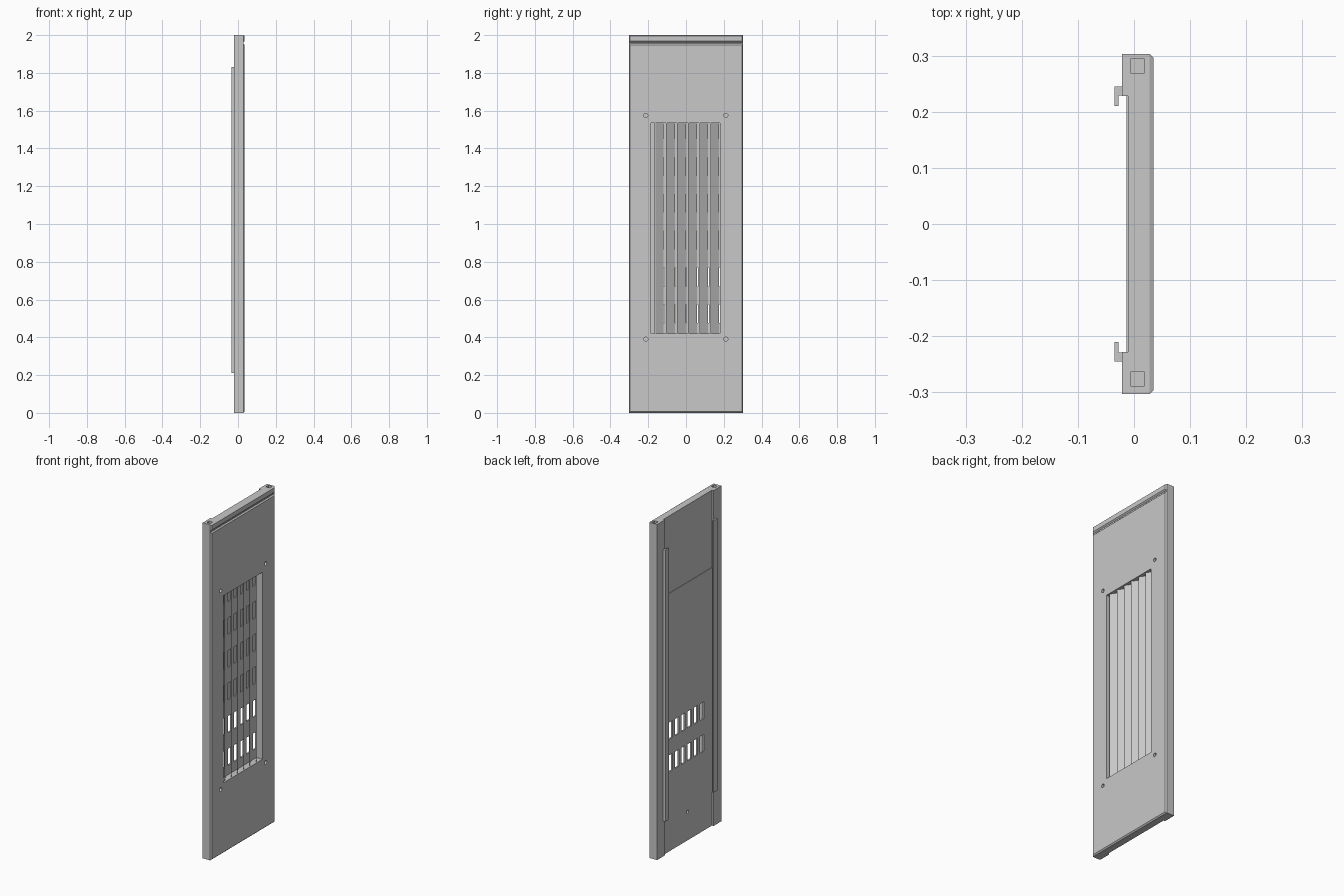
import bpy, bmesh, math
from mathutils import Matrix, Vector

if "Cube" in bpy.data.objects:
    bpy.data.objects.remove(bpy.data.objects["Cube"], do_unlink=True)

GREY = bpy.data.materials.new("light_grey")
GREY.use_nodes = True
colour = (0.58, 0.58, 0.58, 1)
GREY.diffuse_color = colour
GREY.node_tree.nodes["Principled BSDF"].inputs["Base Color"].default_value = colour

W = 0.303       # half width
FRONT = 0.028   # main body front
VENT_Y, VENT_Z = (-0.185, 0.18), (0.42, 1.535)
PITCH = 0.0588


def add_box(bm, xs, ys, zs):
    size = Vector((xs[1] - xs[0], ys[1] - ys[0], zs[1] - zs[0]))
    mid = Vector((sum(xs), sum(ys), sum(zs))) / 2
    bmesh.ops.create_cube(bm, size=1, matrix=Matrix.Translation(mid) @ Matrix.Diagonal(size.to_4d()))


def add_pin(bm, x, y, z, radius, depth):
    m = Matrix.Translation((x, y, z)) @ Matrix.Rotation(math.pi / 2, 4, 'Y')
    bmesh.ops.create_cone(bm, cap_ends=True, segments=20, radius1=radius,
                          radius2=radius, depth=depth, matrix=m)


def add_prism(bm, profile, z0, z1):
    face = bm.faces.new([bm.verts.new((x, y, z0)) for x, y in profile])
    ext = bmesh.ops.extrude_face_region(bm, geom=[face])
    verts = [v for v in ext["geom"] if isinstance(v, bmesh.types.BMVert)]
    bmesh.ops.translate(bm, verts=verts, vec=(0, 0, z1 - z0))


def finish(bm, name):
    bmesh.ops.recalc_face_normals(bm, faces=bm.faces)
    mesh = bpy.data.meshes.new(name)
    bm.to_mesh(mesh)
    bm.free()
    mesh.materials.append(GREY)
    ob = bpy.data.objects.new(name, mesh)
    bpy.context.collection.objects.link(ob)
    return ob


def cut(ob, bm):
    cutter = finish(bm, "cutter")
    cutter.hide_render = True
    mod = ob.modifiers.new("cut", 'BOOLEAN')
    mod.operation = 'DIFFERENCE'
    mod.solver = 'EXACT'
    mod.object = cutter
    bpy.context.view_layer.objects.active = ob
    bpy.ops.object.modifier_apply(modifier=mod.name)
    bpy.data.objects.remove(cutter, do_unlink=True)


def vent_and_pins():
    bm = bmesh.new()
    add_box(bm, (-0.004, 0.1), VENT_Y, VENT_Z)
    for y in (-0.213, 0.211):
        for z in (0.39, 1.575):
            add_pin(bm, FRONT, y, z, 0.011, 0.03)
    return bm


def slots(x0, x1, rows):
    bm = bmesh.new()
    for row in range(rows):
        z = 0.475 + 0.195 * row
        for col in range(6):
            y = -0.131 + PITCH * col
            add_box(bm, (x0, x1), (y - 0.017, y + 0.017), (z, min(z + 0.1, 1.53)))
    return bm


# Door body with back recess, vent pocket, sockets and slots
bm = bmesh.new()
add_box(bm, (-0.021, FRONT), (-W, W), (0, 2))
body = finish(bm, "door_body")
bm = bmesh.new()
add_box(bm, (-0.1, -0.011), (-0.228, 0.228), (-0.1, 2.1))
for y in (-0.276, 0.282):
    add_box(bm, (-0.006, 0.019), (y - 0.0125, y + 0.0125), (1.96, 2.1))
cut(body, bm)
cut(body, vent_and_pins())
cut(body, slots(-0.02, 0.005, 6))
bm = bmesh.new()
add_pin(bm, -0.011, 0, 0.17, 0.01, 0.02)
cut(body, bm)


# Front plates with bevelled rims
def bevelled_plate(name, z0, z1, top):
    bm = bmesh.new()
    c = 0.007
    add_box(bm, (FRONT, FRONT + c), (-W, W), (z0, z1))
    for v in bm.verts:
        if v.co.x > FRONT + c / 2:
            v.co.y -= math.copysign(c, v.co.y)
            v.co.z += c if v.co.z < (z0 + z1) / 2 else -top
    return finish(bm, name)


plate = bevelled_plate("front_plate", 0, 1.955, 0.007)
cut(plate, vent_and_pins())
bevelled_plate("top_front_strip", 1.962, 2, 0.004)

# Slanted vertical louvres
bm = bmesh.new()
for i in range(6):
    y = -0.162 + PITCH * i
    add_prism(bm, [(0.028, y), (-0.001, y + 0.044), (-0.001, y + 0.04), (0.028, y - 0.004)], *VENT_Z)
finish(bm, "louvres")

# Thin sliding shutter on the back
bm = bmesh.new()
add_box(bm, (-0.0135, -0.011), (-0.228, 0.228), (0.2, 1.54))
shutter = finish(bm, "shutter_plate")
cut(shutter, slots(-0.03, 0.0, 2))

# Hooked guide rails
for side, name in ((1, "left_guide_rail"), (-1, "right_guide_rail")):
    bm = bmesh.new()
    hook = [(-0.021, 0.245), (-0.035, 0.245), (-0.035, 0.21), (-0.028, 0.21),
            (-0.028, 0.229), (-0.021, 0.229)]
    add_prism(bm, [(x, y * side) for x, y in hook], 0.21, 1.83)
    finish(bm, name)
